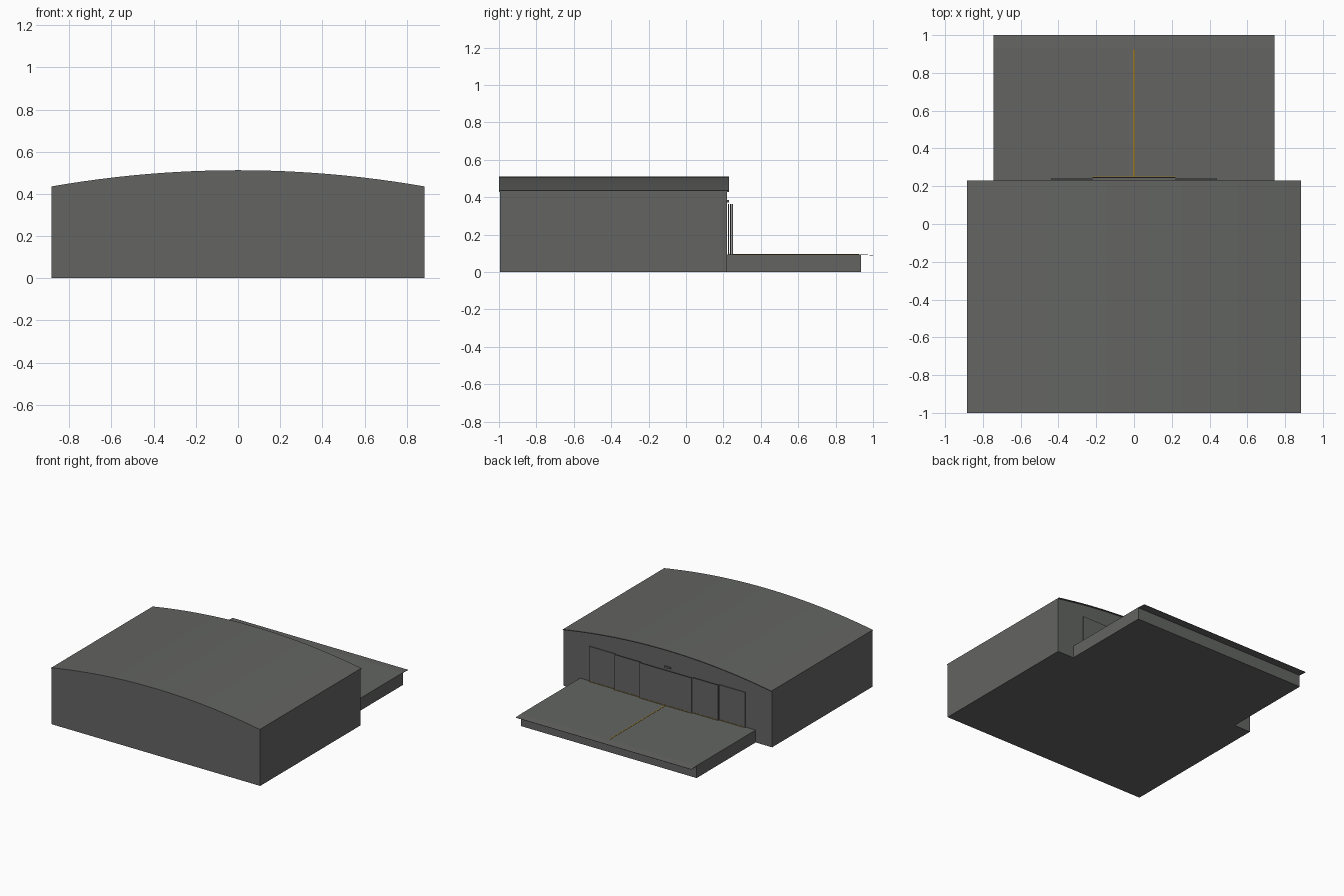
import bpy, bmesh, math

if "Cube" in bpy.data.objects:
    bpy.data.objects.remove(bpy.data.objects["Cube"])

def material(name, rgb):
    m = bpy.data.materials.new(name)
    m.diffuse_color = (*rgb, 1)
    m.use_nodes = True
    m.node_tree.nodes["Principled BSDF"].inputs["Base Color"].default_value = m.diffuse_color
    return m

GREY = material("concrete_grey", (0.125, 0.13, 0.123))
YELLOW = material("marking_yellow", (0.30, 0.18, 0.02))

def extrude(name, pts, offset, mat):
    """Closed prism from a 3D outline, swept along offset."""
    bm = bmesh.new()
    face = bm.faces.new([bm.verts.new(p) for p in pts])
    res = bmesh.ops.extrude_face_region(bm, geom=[face])
    verts = [v for v in res["geom"] if isinstance(v, bmesh.types.BMVert)]
    bmesh.ops.translate(bm, verts=verts, vec=offset)
    bmesh.ops.recalc_face_normals(bm, faces=bm.faces)
    me = bpy.data.meshes.new(name)
    bm.to_mesh(me)
    bm.free()
    me.materials.append(mat)
    ob = bpy.data.objects.new(name, me)
    bpy.context.collection.objects.link(ob)
    return ob

def box(name, x0, x1, y0, y1, z0, z1, mat):
    pts = [(x0, y0, z0), (x1, y0, z0), (x1, y1, z0), (x0, y1, z0)]
    return extrude(name, pts, (0, 0, z1 - z0), mat)

# Roof arc: circle through the eaves and the ridge
HALF, EAVE, RIDGE, N = 0.885, 0.435, 0.512, 24
rise = RIDGE - EAVE
R = (HALF ** 2 + rise ** 2) / (2 * rise)
A = math.asin(HALF / R)

def arc(y, dz=0.0):
    angles = [A - 2 * A * i / N for i in range(N + 1)]
    return [(R * math.sin(a), y, RIDGE - R + R * math.cos(a) + dz) for a in angles]

# Hall with walls up to the curved roof
T = 0.006
extrude("hall_walls", [(-HALF, -0.995, 0), (HALF, -0.995, 0)] + arc(-0.995, -T),
        (0, 1.215, 0), GREY)
roof = extrude("curved_roof", arc(-1) + arc(-1, -T)[::-1], (0, 1.23, 0), GREY)

# Raised apron with a thin sloping lip at the end
W = 0.745
box("apron", -W, W, 0.215, 0.935, 0, 0.095, GREY)
extrude("apron_lip", [(-W, 0.935, 0.095), (-W, 1.0, 0.091), (-W, 1.0, 0.089),
                      (-W, 0.935, 0.092)], (2 * W, 0, 0), GREY)

# Six sliding door leaves, stepping outward to the middle, each with a floor strip
LEAF = 0.22
for i in range(3):
    y = 0.247 - 0.010 * i
    for side in (-1, 1):
        x0, x1 = sorted((side * LEAF * i, side * LEAF * (i + 1)))
        tag = f"{i}_{'right' if side > 0 else 'left'}"
        box(f"door_{tag}", x0, x1, y - 0.003, y + 0.003, 0.095, 0.365, GREY)
        box(f"door_strip_{tag}", x0, x1, y + 0.003, y + 0.0045, 0.095, 0.099, YELLOW)

# Small lamp over the doors
box("door_lamp", -0.025, 0.025, 0.218, 0.229, 0.372, 0.384, GREY)

# Painted centre line
box("centre_line", -0.004, 0.004, 0.25, 0.925, 0.0945, 0.0965, YELLOW)

# Smooth roof curve with sharp edges
bpy.context.view_layer.objects.active = roof
roof.select_set(True)
bpy.ops.object.shade_smooth_by_angle()
